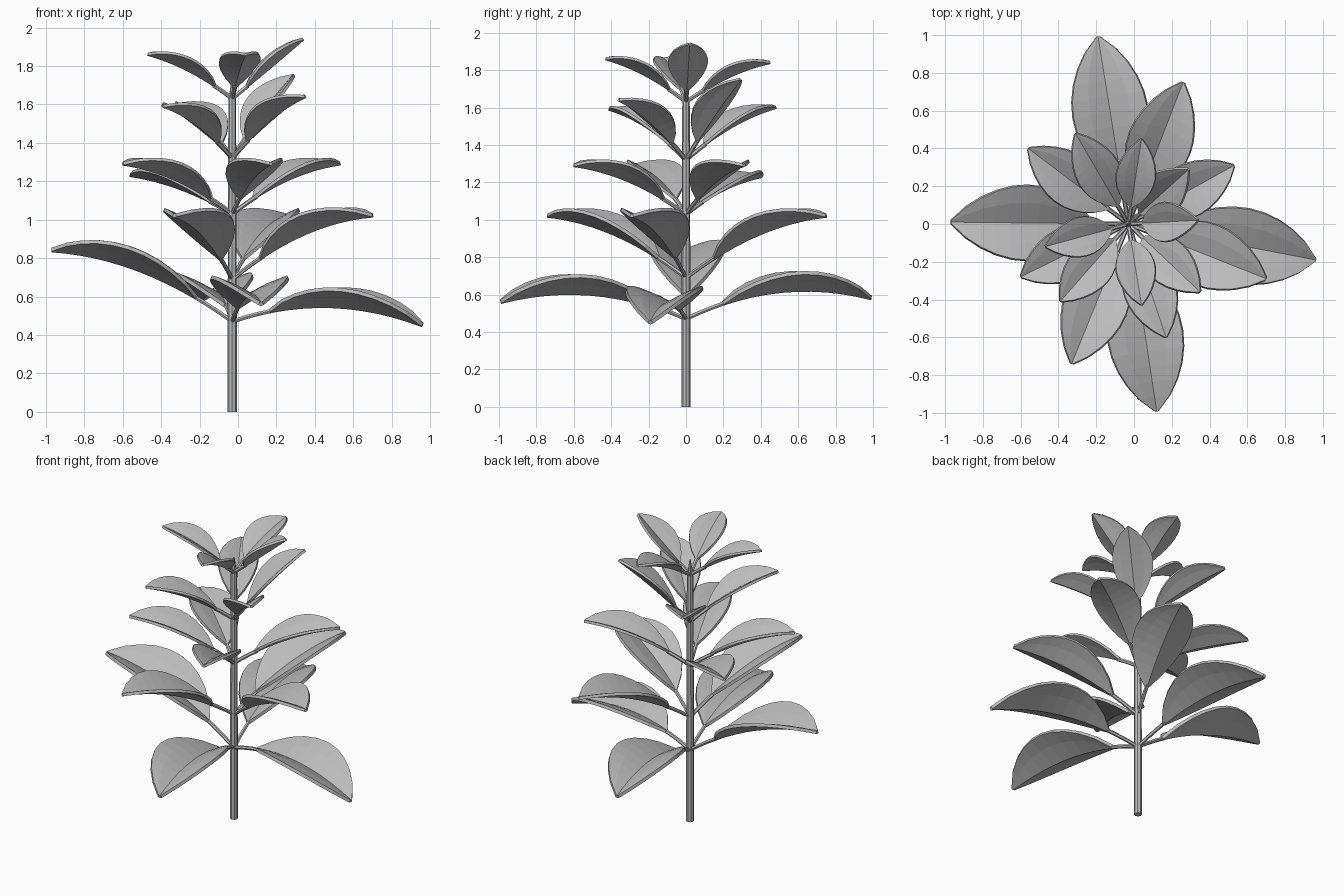
import bpy
import bmesh
import math
from mathutils import Vector

cube = bpy.data.objects.get("Cube")
if cube:
    bpy.data.objects.remove(cube)

# One matte grey for the whole plant
grey = bpy.data.materials.new("plain grey")
grey.use_nodes = True
grey.diffuse_color = (0.5, 0.5, 0.5, 1)
grey.node_tree.nodes["Principled BSDF"].inputs["Base Color"].default_value = grey.diffuse_color

STEM_X = -0.03
UP = Vector((0, 0, 1))


def add_object(name, bm):
    bmesh.ops.recalc_face_normals(bm, faces=bm.faces)
    mesh = bpy.data.meshes.new(name)
    bm.to_mesh(mesh)
    bm.free()
    mesh.materials.append(grey)
    obj = bpy.data.objects.new(name, mesh)
    bpy.context.collection.objects.link(obj)
    return obj


def tube(name, points, radii, side, sides):
    """Sweep a polygon ring along a path lying in one plane."""
    bm = bmesh.new()
    rings = []
    for i, p in enumerate(points):
        along = points[min(i + 1, len(points) - 1)] - points[max(i - 1, 0)]
        across = side.cross(along).normalized()
        angles = [math.tau * k / sides for k in range(sides)]
        rings.append([bm.verts.new(p + radii[i] * (math.cos(a) * side + math.sin(a) * across))
                      for a in angles])
    for a, b in zip(rings, rings[1:]):
        for k in range(sides):
            n = (k + 1) % sides
            bm.faces.new((a[k], a[n], b[n], b[k]))
    bm.faces.new(rings[0])
    bm.faces.new(rings[-1])
    return add_object(name, bm)


def leaf(name, base_z, tip, bend_z, half_width):
    """Arched, folded blade on a thin stalk."""
    start = Vector((STEM_X, 0, base_z))
    tip = Vector(tip)
    control = (start + tip) / 2
    control.z = bend_z
    side = (tip - start).cross(UP).normalized()

    def point(t):
        return start * (1 - t) ** 2 + control * 2 * t * (1 - t) + tip * t * t

    blade_start, rows = 0.2, 10
    stalk = [point(blade_start * 1.1 * i / 3) for i in range(4)]
    tube(name + "_stalk", stalk, [0.012] * 4, side, 6)

    bm = bmesh.new()
    grid = []
    for i in range(rows + 1):
        s = i / rows
        t = blade_start + (1 - blade_start) * s
        along = (point(t + 0.01) - point(t - 0.01)).normalized()
        normal = side.cross(along)
        w = half_width * max(math.sin(math.pi * s) ** 0.75, 0.05)
        grid.append([bm.verts.new(point(t) + side * w * v + normal * w * lift)
                     for v, lift in ((-1, 0.46), (-0.55, 0.28), (0, 0), (0.55, 0.28), (1, 0.46))])
    for a, b in zip(grid, grid[1:]):
        for k in range(4):
            bm.faces.new((a[k], a[k + 1], b[k + 1], b[k]))
    blade = add_object(name + "_blade", bm)
    solid = blade.modifiers.new("thickness", "SOLIDIFY")
    solid.thickness = 0.008 + 0.06 * half_width
    solid.offset = 0


# Stem with a pointed top
heights = [0, 0.5, 1.1, 1.62, 1.73]
stem = tube("stem", [Vector((STEM_X, 0, z)) for z in heights],
            [0.024, 0.024, 0.022, 0.02, 0.004], Vector((1, 0, 0)), 8)
bpy.context.view_layer.objects.active = stem
stem.select_set(True)
bpy.ops.object.shade_smooth_by_angle()

# Whorls of leaves: base height, half width, then tip and bend height of each leaf
whorls = {
    "lowest": (0.47, 0.2, [((-0.97, 0.01, 0.84), 0.81), ((0.96, -0.19, 0.45), 0.64),
                           ((-0.19, 0.99, 0.58), 0.71), ((0.12, -0.99, 0.56), 0.69)]),
    "lower": (0.69, 0.17, [((0.7, -0.29, 1.02), 0.99), ((0.26, 0.75, 1.02), 0.98),
                           ((-0.33, -0.74, 1.02), 0.98)]),
    "middle": (1.03, 0.14, [((-0.6, -0.28, 1.29), 1.25), ((-0.56, 0.4, 1.23), 1.19),
                            ((0.53, 0.31, 1.29), 1.25), ((0.17, -0.6, 1.29), 1.25)]),
    "upper": (1.32, 0.12, [((0.35, -0.36, 1.64), 1.55), ((0.29, 0.29, 1.75), 1.57),
                           ((-0.39, -0.41, 1.59), 1.53), ((-0.31, 0.48, 1.6), 1.53)]),
    "top": (1.63, 0.105, [((-0.47, -0.12, 1.86), 1.8), ((0.34, 0.02, 1.94), 1.78),
                          ((0.04, 0.45, 1.84), 1.79), ((0.04, -0.43, 1.86), 1.8)]),
}
for level, (base_z, half_width, leaves) in whorls.items():
    for n, (tip, bend_z) in enumerate(leaves):
        leaf(f"{level}_leaf_{n + 1}", base_z, tip, bend_z, half_width)
